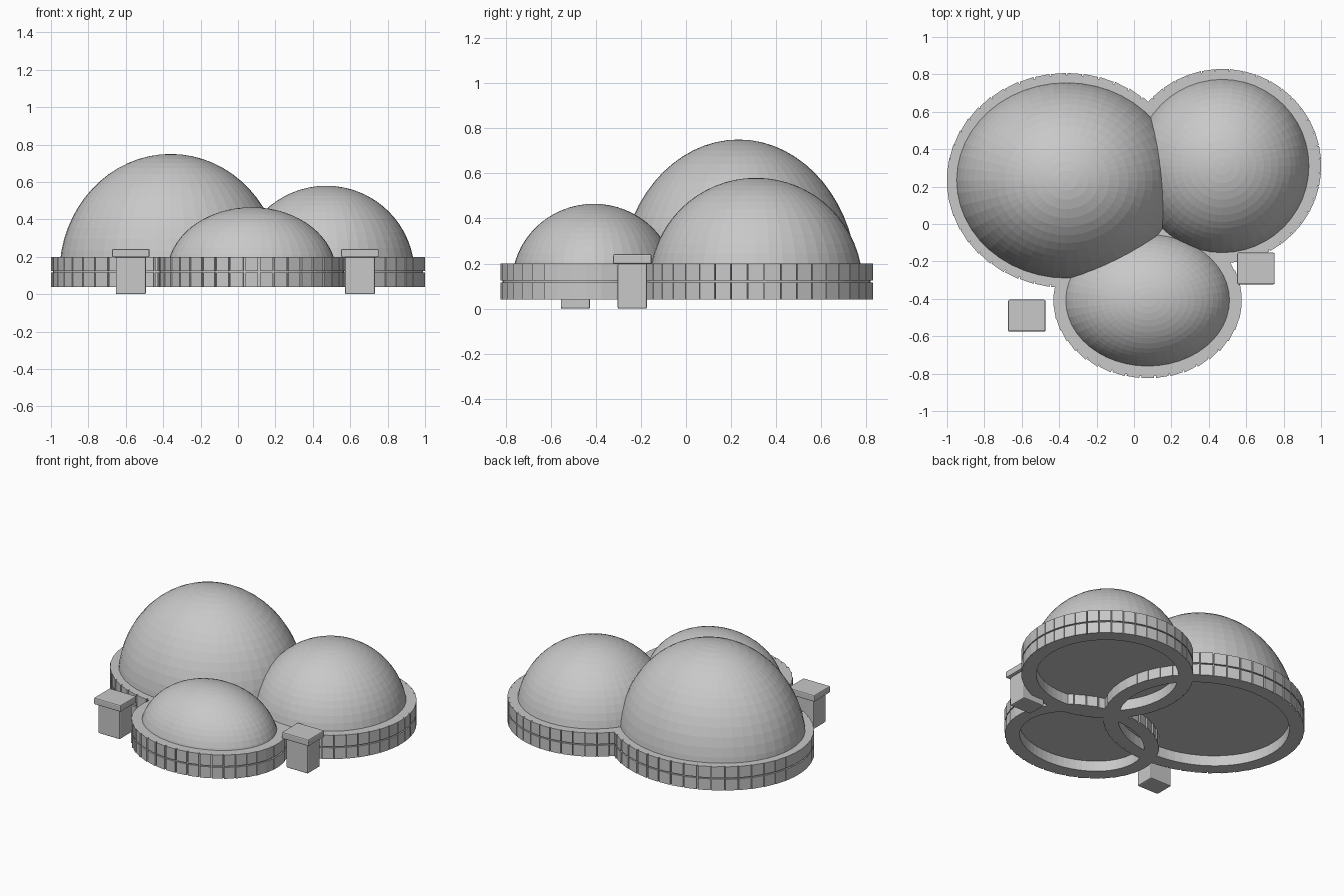
import bpy, bmesh
from math import sin, cos, pi, tau
from mathutils import Matrix

cube = bpy.data.objects.get("Cube")
if cube:
    bpy.data.objects.remove(cube, do_unlink=True)

grey = bpy.data.materials.new("stone_grey")
grey.use_nodes = True
grey.diffuse_color = (0.58, 0.58, 0.58, 1)
grey.node_tree.nodes["Principled BSDF"].inputs["Base Color"].default_value = grey.diffuse_color

DOME_FLOOR = 0.11
BASE, TOP = 0.04, 0.2
RIM, BRICK_DEPTH, PROUD = 0.09, 0.03, 0.01


def finish(name, bm):
    bmesh.ops.recalc_face_normals(bm, faces=bm.faces[:])
    mesh = bpy.data.meshes.new(name)
    bm.to_mesh(mesh)
    bm.free()
    mesh.materials.append(grey)
    obj = bpy.data.objects.new(name, mesh)
    bpy.context.collection.objects.link(obj)
    return obj


def add_box(bm, matrix, size):
    bmesh.ops.create_cube(bm, size=1, matrix=matrix @ Matrix.Diagonal((*size, 1)))


def dome(name, x, y, rx, ry, height):
    # Upper half of a faceted ellipsoid, closed by a flat floor
    bm = bmesh.new()
    bmesh.ops.create_uvsphere(bm, u_segments=48, v_segments=32, radius=1)
    cut = bmesh.ops.bisect_plane(bm, geom=bm.verts[:] + bm.edges[:] + bm.faces[:], dist=1e-4,
                                 plane_co=(0, 0, 0), plane_no=(0, 0, 1), clear_inner=True)
    rim = [e for e in bm.edges if e.is_boundary]
    bmesh.ops.contextual_create(bm, geom=rim)
    bm.transform(Matrix.Translation((x, y, DOME_FLOOR)) @ Matrix.Diagonal((rx, ry, height, 1)))
    return finish(name, bm)


def wall(name, x, y, rx, ry):
    # Oval ring with a rectangular section, open underneath
    bm = bmesh.new()
    n = 64
    section = [(RIM, BASE), (PROUD, BASE), (PROUD, TOP), (RIM, TOP)]
    loops = [[bm.verts.new((x + (rx - inset) * cos(tau * i / n),
                            y + (ry - inset) * sin(tau * i / n), z)) for inset, z in section]
             for i in range(n)]
    for i in range(n):
        a, b = loops[i], loops[(i + 1) % n]
        for j in range(4):
            k = (j + 1) % 4
            bm.faces.new((a[j], b[j], b[k], a[k]))
    return finish(name, bm)


def bricks(name, x, y, rx, ry, count):
    # Two courses of blocks around the wall, with thin joints
    bm = bmesh.new()
    width = 0.94 * pi * (rx + ry) / count
    course = (TOP - BASE) / 2
    for row in range(2):
        gap = 0.008
        height = course - gap / 2
        z = BASE + height / 2 if row == 0 else TOP - height / 2
        for i in range(count):
            t = tau * i / count
            inset = BRICK_DEPTH / 2
            place = Matrix.Translation((x + (rx - inset) * cos(t), y + (ry - inset) * sin(t), z))
            add_box(bm, place @ Matrix.Rotation(t, 4, 'Z'), (BRICK_DEPTH, width, height))
    return finish(name, bm)


def post(name, x, y):
    # Square pillar with an overhanging cap
    for part, size, z in (("pillar", (0.16, 0.13, 0.2), 0.1), ("cap", (0.2, 0.17, 0.045), 0.22)):
        bm = bmesh.new()
        add_box(bm, Matrix.Translation((x, y, z)), size)
        obj = finish(f"{name}_{part}", bm)
        bevel = obj.modifiers.new("soft_edges", 'BEVEL')
        bevel.width = 0.007
        bevel.segments = 2


# name, centre, outer radii of the wall, dome radii and height, blocks per course
pods = [
    ("large", -0.36, 0.233, 0.64, 0.573, 0.595, 0.528, 0.64, 46),
    ("medium", 0.472, 0.31, 0.528, 0.518, 0.472, 0.472, 0.47, 44),
    ("small", 0.073, -0.408, 0.503, 0.415, 0.453, 0.364, 0.355, 40),
]
for name, x, y, rx, ry, dx, dy, height, count in pods:
    dome(f"{name}_dome", x, y, dx, dy, height)
    wall(f"{name}_base_wall", x, y, rx, ry)
    bricks(f"{name}_wall_blocks", x, y, rx, ry, count)

post("right_post", -0.573, -0.49)
post("left_post", 0.652, -0.238)
